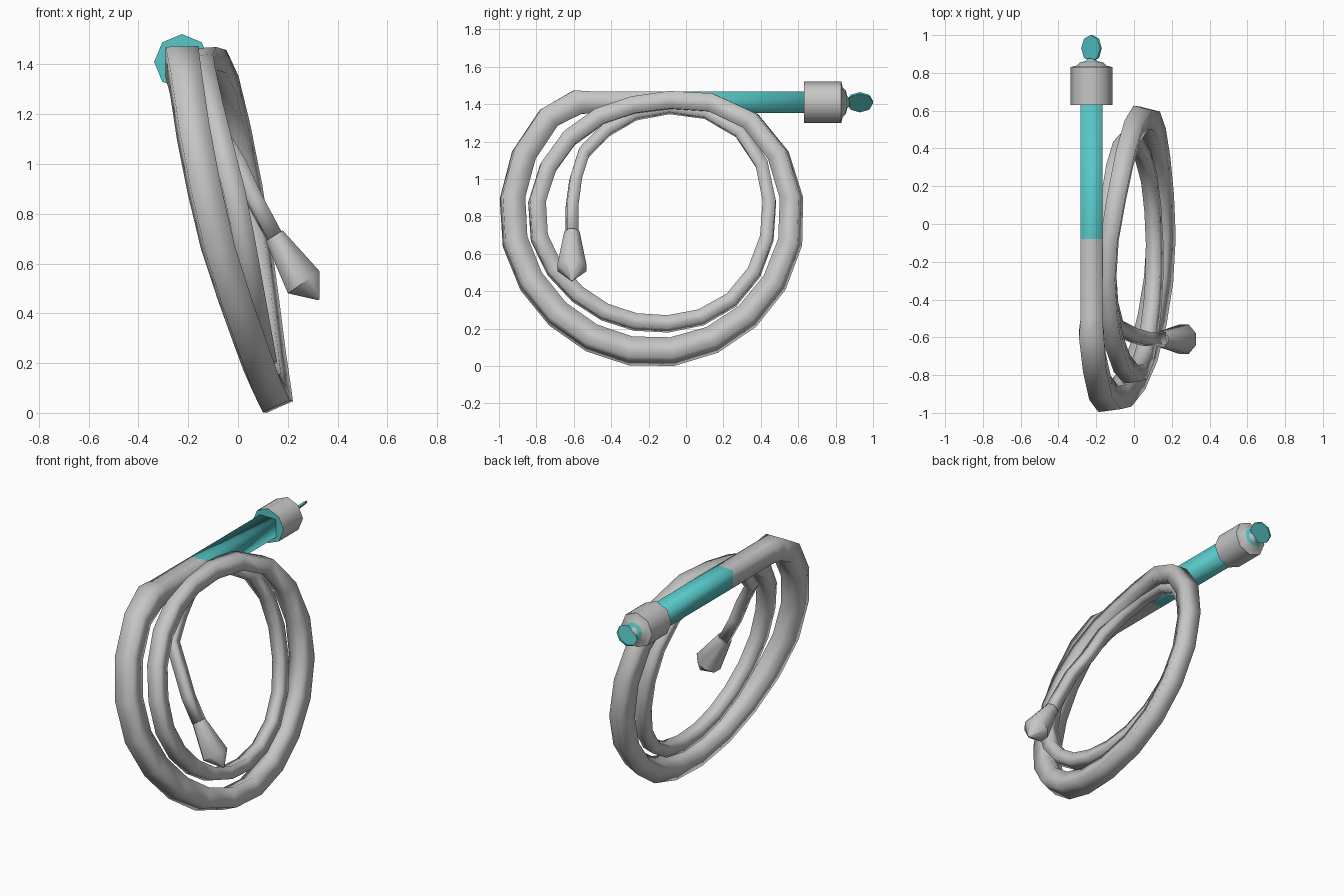
import bpy, bmesh, math
from mathutils import Vector

old = bpy.data.objects.get("Cube")
if old:
    bpy.data.objects.remove(old, do_unlink=True)


def material(name, color):
    m = bpy.data.materials.new(name)
    m.use_nodes = True
    m.diffuse_color = color
    m.node_tree.nodes["Principled BSDF"].inputs["Base Color"].default_value = color
    return m


GRAY = material("gray leather", (0.56, 0.57, 0.56, 1))
TEAL = material("teal wrap", (0.095, 0.57, 0.57, 1))


def sweep(name, path, mats, sides=8, turn=0.0, angle=50, pick=None):
    """Skin untwisted rings along (centre, radius) points; pick gives each band's material."""
    bm = bmesh.new()
    rings = []
    u = Vector((1, 0, 0))
    for i, (c, r) in enumerate(path):
        t = (path[min(i + 1, len(path) - 1)][0] - path[max(i - 1, 0)][0]).normalized()
        u = (u - t * t.dot(u)).normalized()
        v = t.cross(u)
        steps = [2 * math.pi * (k + turn) / sides for k in range(sides)]
        rings.append([bm.verts.new(c + (u * math.cos(a) + v * math.sin(a)) * r) for a in steps])
    for i, (a, b) in enumerate(zip(rings, rings[1:])):
        for k in range(sides):
            n = (k + 1) % sides
            f = bm.faces.new((a[k], a[n], b[n], b[k]))
            f.material_index = pick[i] if pick else 0
    bm.faces.new(rings[0][::-1]).material_index = pick[0] if pick else 0
    bm.faces.new(rings[-1]).material_index = pick[-1] if pick else 0
    bmesh.ops.recalc_face_normals(bm, faces=bm.faces)
    me = bpy.data.meshes.new(name)
    bm.to_mesh(me)
    bm.free()
    for m in mats:
        me.materials.append(m)
    ob = bpy.data.objects.new(name, me)
    bpy.context.collection.objects.link(ob)
    bpy.ops.object.select_all(action='DESELECT')
    ob.select_set(True)
    bpy.context.view_layer.objects.active = ob
    bpy.ops.object.shade_smooth_by_angle(angle=math.radians(angle))
    return ob


HX, HZ = -0.225, 1.41
CORNER = math.sqrt(2)


def along_handle(profile):
    return [(Vector((HX, y, HZ)), r) for y, r in profile]


# Coiled lash: distance from coil centre, sideways offset, half width at each eighth turn
COIL = [(0.775, -0.21, 0.062), (0.745, -0.11, 0.061), (0.71, 0.05, 0.06), (0.71, 0.14, 0.059),
        (0.727, 0.12, 0.056), (0.755, 0.055, 0.053), (0.75, -0.05, 0.05), (0.63, -0.14, 0.046),
        (0.62, -0.105, 0.045), (0.615, 0.005, 0.043), (0.56, 0.08, 0.04), (0.555, 0.11, 0.038),
        (0.605, 0.08, 0.036), (0.63, -0.015, 0.035), (0.67, -0.11, 0.034), (0.595, -0.165, 0.033),
        (0.51, -0.09, 0.032)]


def coil_at(s):
    """Smoothly interpolate the coil table at position s."""
    last = len(COIL) - 1
    i = min(int(s), last - 1)
    t = s - i
    rows = [COIL[max(0, min(last, i + d))] for d in (-1, 0, 1, 2)]
    return [b + t * ((c - a) + t * (2 * a - 5 * b + 4 * c - d + t * (3 * b - a - 3 * c + d))) / 2
            for a, b, c, d in zip(*rows)]


# Square handle with a wrapped grip, running on into the coils
whip = along_handle([(0.64, 0.058 * CORNER), (-0.08, 0.058 * CORNER),
                     (-0.5, 0.058 * CORNER), (-0.58, 0.066 * CORNER)])
STEPS = 40
for j in range(STEPS + 1):
    s = j * (len(COIL) - 1) / STEPS
    dist, x, half = coil_at(s)
    a = (s + 1) * math.pi / 4
    whip.append((Vector((x, -0.185 - dist * math.sin(a), 0.78 + dist * math.cos(a))),
                 half * CORNER))
for x, y, z in ((0.0, -0.59, 1.0), (0.07, -0.61, 0.85), (0.145, -0.61, 0.71)):
    whip.append((Vector((x, y, z)), 0.031 * CORNER))
sweep("grip_and_lash", whip, [GRAY, TEAL], sides=4, turn=0.5, angle=100,
      pick=[1] + [0] * (len(whip) - 2))

# Weighted tip
tip = [(Vector(p), r) for p, r in (((0.145, -0.61, 0.712), 0.044), ((0.264, -0.61, 0.525), 0.084),
                                   ((0.325, -0.61, 0.455), 0.004))]
sweep("lash_tip", tip, [GRAY], turn=0.5, angle=46)

# Pommel with coloured front face and rear ring
sweep("pommel", along_handle([(0.63, 0.05), (0.6301, 0.112), (0.83, 0.112), (0.838, 0.08),
                              (0.856, 0.06), (0.861, 0.033), (0.875, 0.02)]),
      [GRAY, TEAL], pick=[1, 0, 0, 0, 1, 0])

# Thin end tab, tilted across the handle axis
centre, tilt = Vector((HX, 0.93, HZ)), Vector((1, 0, -1)).normalized() * 0.006
sweep("end_tab", [(centre - tilt, 0.071), (centre + tilt, 0.071)], [TEAL])
